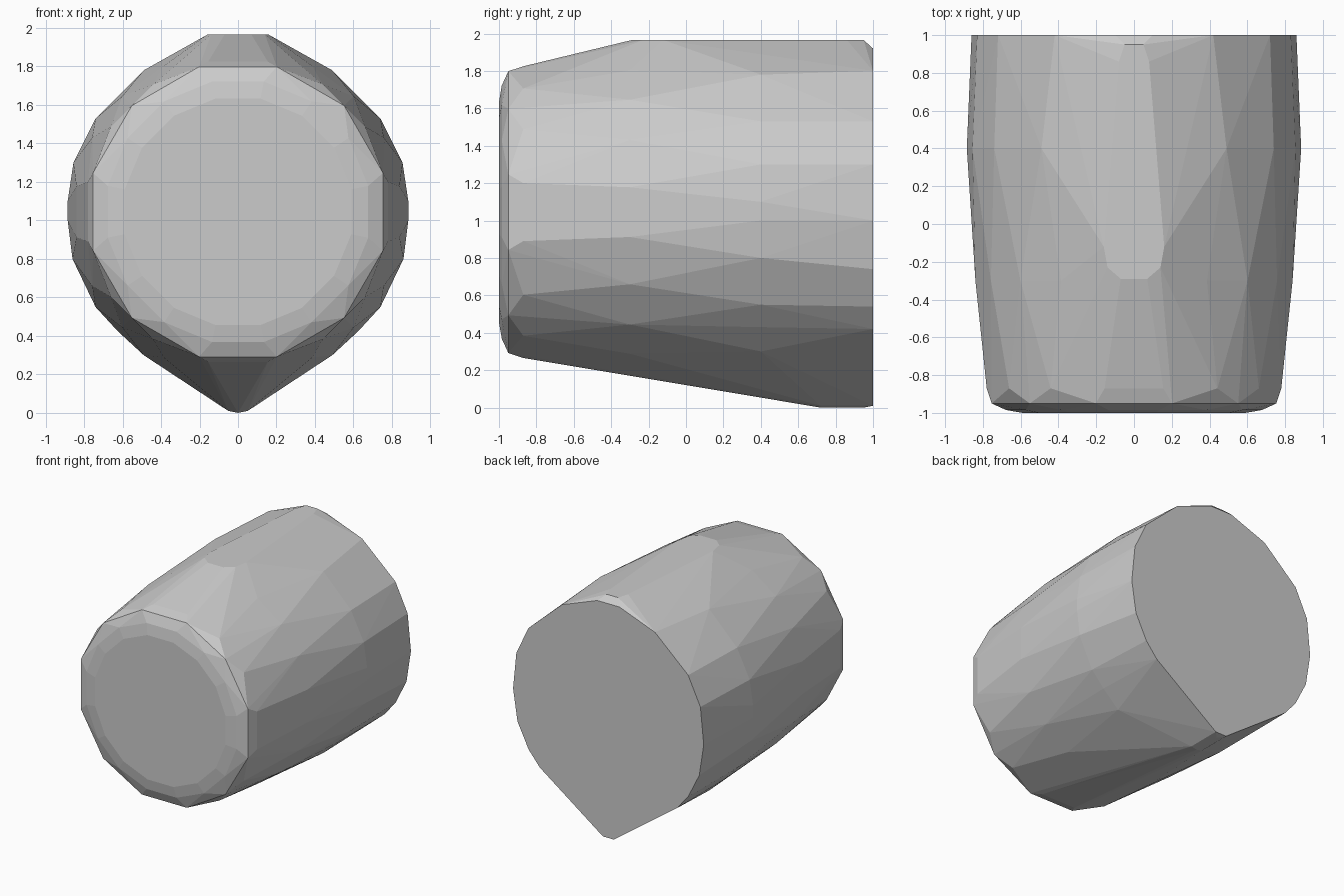
import bpy, bmesh, math

if "Cube" in bpy.data.objects:
    bpy.data.objects.remove(bpy.data.objects["Cube"])

CZ = 1.045  # axis height of the barrel
pts = []


def ring(y, r, n, off=0.5):
    for i in range(n):
        a = 2 * math.pi * (i + off) / n
        pts.append((r * math.cos(a), y, CZ + r * math.sin(a)))


def mirrored(y, profile):
    for x, z in profile:
        pts.extend([(x, y, z), (-x, y, z)])


# rounded front end
ring(-1.0, 0.60, 16)
ring(-0.985, 0.69, 16)
ring(-0.95, 0.78, 12)
ring(-0.87, 0.795, 16)
ring(-0.3, 0.85, 20)

# widest section and flat back end
mirrored(0.4, [(0.885, 1.1), (0.885, 1.0), (0.855, 1.3), (0.74, 1.53),
               (0.49, 1.78), (0.86, 0.8), (0.74, 0.55), (0.63, 0.43), (0.49, 0.3)])
mirrored(1.0, [(0.86, 1.0), (0.83, 1.3), (0.72, 1.53), (0.42, 1.8), (0.1, 1.92),
               (0.82, 0.74), (0.72, 0.54), (0.62, 0.42), (0.05, 0.01)])

# flat ridge along the top and narrow keel underneath
for x, y in [(0.07, -0.29), (0.14, -0.23), (0.16, -0.12), (0.08, 0.86), (0.05, 0.95)]:
    mirrored(y, [(x, 1.965)])
mirrored(0.72, [(0.05, 0.01), (0.0, 0.0)])
mirrored(0.95, [(0.0, 0.0)])

# wrap the sections in one faceted skin
bm = bmesh.new()
for p in pts:
    bm.verts.new(p)
bmesh.ops.remove_doubles(bm, verts=bm.verts[:], dist=0.0005)
bmesh.ops.convex_hull(bm, input=bm.verts[:])
bmesh.ops.delete(bm, geom=[v for v in bm.verts if not v.link_faces], context='VERTS')
bmesh.ops.dissolve_limit(bm, angle_limit=math.radians(1), verts=bm.verts[:], edges=bm.edges[:])
bmesh.ops.recalc_face_normals(bm, faces=bm.faces[:])
mesh = bpy.data.meshes.new("barrel_body")
bm.to_mesh(mesh)
bm.free()
bpy.context.collection.objects.link(bpy.data.objects.new("barrel_body", mesh))
